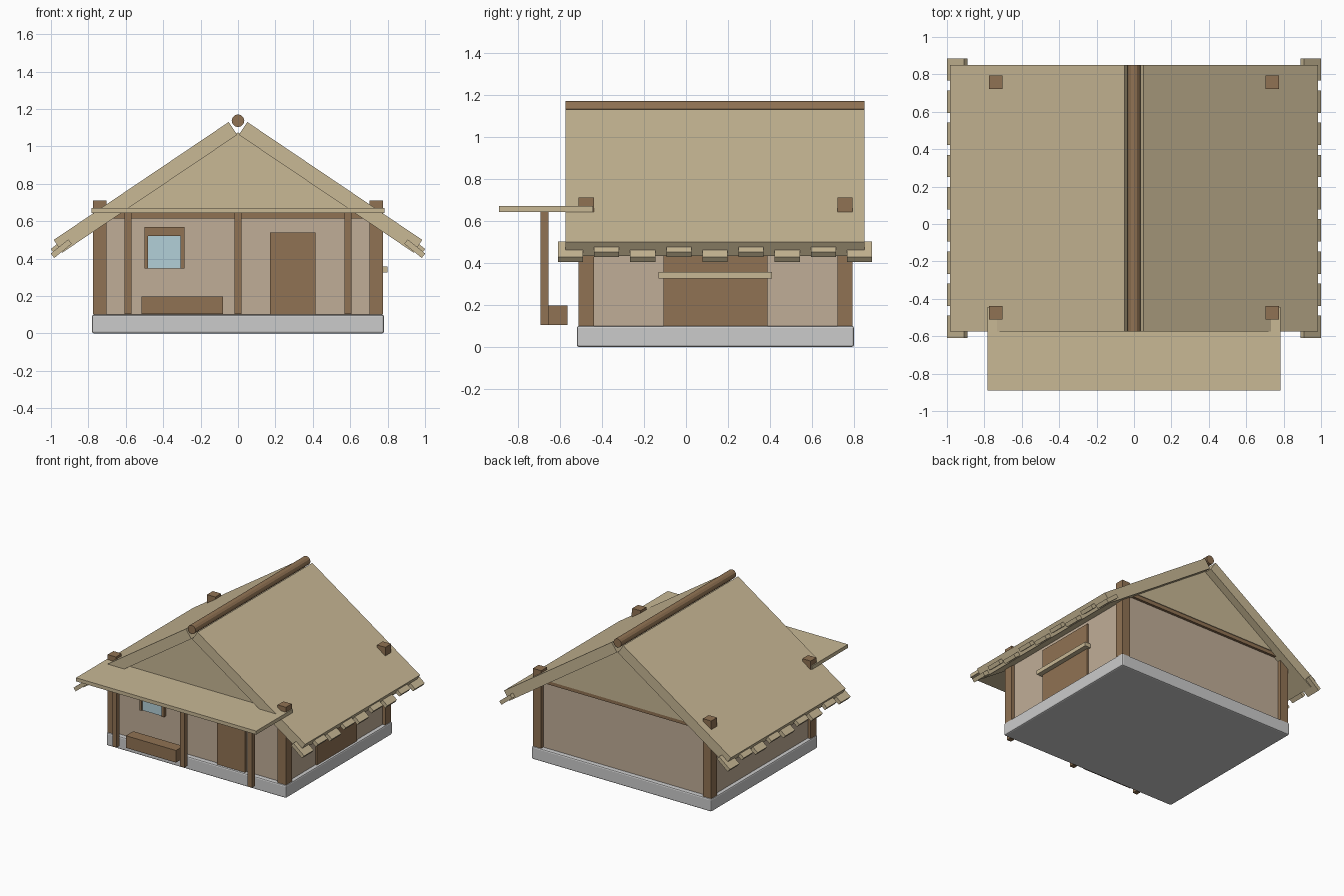
import bpy, bmesh, math
from mathutils import Matrix

if "Cube" in bpy.data.objects:
    bpy.data.objects.remove(bpy.data.objects["Cube"])


def material(name, rgb):
    m = bpy.data.materials.new(name)
    m.diffuse_color = (*rgb, 1)
    m.use_nodes = True
    m.node_tree.nodes["Principled BSDF"].inputs["Base Color"].default_value = m.diffuse_color
    return m


WOOD = material("wood", (0.28, 0.17, 0.087))
THATCH = material("thatch", (0.58, 0.48, 0.30))
PLASTER = material("plaster", (0.53, 0.42, 0.31))
GLASS = material("glass", (0.45, 0.63, 0.69))


def finish(name, bm, mat):
    bmesh.ops.recalc_face_normals(bm, faces=bm.faces)
    me = bpy.data.meshes.new(name)
    bm.to_mesh(me)
    bm.free()
    ob = bpy.data.objects.new(name, me)
    bpy.context.collection.objects.link(ob)
    if mat:
        me.materials.append(mat)
    return ob


def box(name, x, y, z, mat=None, tilt=0):
    """Box from (min, max) ranges, optionally tilted about its own y axis."""
    bm = bmesh.new()
    bmesh.ops.create_cube(bm, size=1)
    size = [b - a for a, b in (x, y, z)]
    mid = [(a + b) / 2 for a, b in (x, y, z)]
    bmesh.ops.transform(bm, verts=bm.verts, matrix=Matrix.Translation(mid)
                        @ Matrix.Rotation(tilt, 4, 'Y') @ Matrix.Diagonal((*size, 1)))
    return finish(name, bm, mat)


def centred(name, c, s, mat, tilt=0):
    return box(name, *[(a - b / 2, a + b / 2) for a, b in zip(c, s)], mat, tilt)


# Stone base
base = box("base", (-0.78, 0.78), (-0.52, 0.80), (0, 0.10))
bev = base.modifiers.new("bevel", 'BEVEL')
bev.width = 0.01
bev.segments = 2

# Walls
Y0, Y1 = -0.485, 0.765
box("front_wall", (-0.73, 0.73), (Y0, Y0 + 0.04), (0.10, 0.64), PLASTER)
box("back_wall", (-0.73, 0.73), (Y1 - 0.04, Y1), (0.10, 0.64), PLASTER)
for side, s in (("left", -1), ("right", 1)):
    centred(side + "_wall", (s * 0.73, 0.14, 0.35), (0.04, 1.24, 0.50), PLASTER)

# Corner posts and tie beams
for sx in (-1, 1):
    for y in (-0.475, 0.757):
        centred("corner_post", (sx * 0.738, y, 0.405), (0.072, 0.072, 0.61), WOOD)
for y in (-0.475, 0.757):
    centred("tie_beam", (0, y, 0.63), (1.42, 0.055, 0.032), WOOD)

# Door and window
box("door", (0.172, 0.415), (-0.505, -0.47), (0.10, 0.54), WOOD)
box("window_lintel", (-0.50, -0.287), (-0.51, -0.47), (0.52, 0.57), WOOD)
for x in (-0.50, -0.307):
    box("window_jamb", (x, x + 0.02), (-0.51, -0.47), (0.347, 0.52), WOOD)
box("window_pane", (-0.48, -0.307), (-0.50, -0.47), (0.347, 0.52), GLASS)

# Serving hatch and shelf on the right wall
box("side_hatch", (0.735, 0.762), (-0.108, 0.387), (0.10, 0.53), WOOD)
box("side_shelf", (0.745, 0.80), (-0.13, 0.41), (0.325, 0.357), THATCH)

# Porch
box("porch_roof", (-0.782, 0.782), (-0.891, -0.443), (0.643, 0.671), THATCH)
for x in (-0.588, 0, 0.588):
    centred("porch_post", (x, -0.673, 0.374), (0.038, 0.038, 0.54), WOOD)
box("bench", (-0.515, -0.08), (-0.655, -0.564), (0.103, 0.198), WOOD)

# Gable panels
for name, ya, yb in (("front_gable", -0.515, -0.475), ("back_gable", 0.75, 0.79)):
    bm = bmesh.new()
    tri = [bm.verts.new((x, ya, z)) for x, z in ((-0.65, 0.643), (0.65, 0.643), (0, 1.075))]
    ext = bmesh.ops.extrude_face_region(bm, geom=[bm.faces.new(tri)])
    bm.faces.new(tri) if not bm.faces.get(tri) else None
    bmesh.ops.translate(bm, vec=(0, yb - ya, 0),
                        verts=[v for v in ext["geom"] if isinstance(v, bmesh.types.BMVert)])
    finish(name, bm, THATCH)

# Roof slabs: top edge runs from (0.05, 1.13) to (0.985, 0.50)
T = 0.082
pitch = math.atan2(0.63, 0.935)
cx = 0.5175 - T / 2 * math.sin(pitch)
cz = 0.815 - T / 2 * math.cos(pitch)
for side, s in (("left", -1), ("right", 1)):
    centred(side + "_roof", (s * cx, 0.138, cz),
            (math.hypot(0.63, 0.935), 1.424, T), THATCH, s * pitch)
    # Staggered tufts along the eave
    for i in range(9):
        centred(side + "_eave_tuft", (s * 0.945, -0.55 + i * 0.172, 0.453 + 0.024 * (i % 2)),
                (0.12, 0.12, 0.03), THATCH, s * math.radians(39))

# Ridge pole
bm = bmesh.new()
bmesh.ops.create_cone(bm, cap_ends=True, segments=12, radius1=0.034, radius2=0.034, depth=1.424,
                      matrix=Matrix.Translation((0, 0.138, 1.137)) @ Matrix.Rotation(math.pi / 2, 4, 'X'))
finish("ridge_pole", bm, WOOD)
